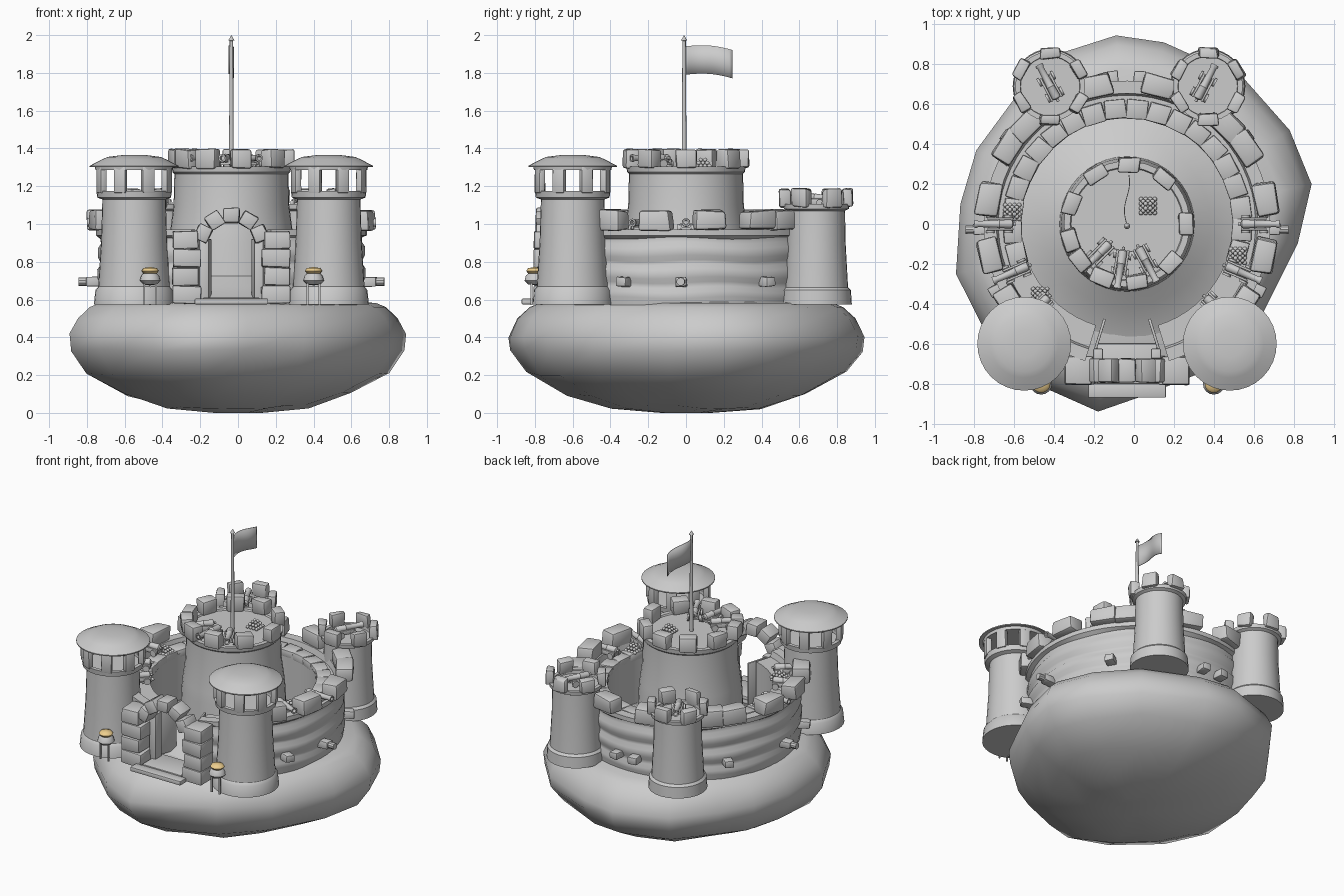
import bpy, bmesh, math, random
from mathutils import Matrix, Vector

if "Cube" in bpy.data.objects:
    bpy.data.objects.remove(bpy.data.objects["Cube"])

random.seed(4)
CX = -0.035          # fort axis
R = math.radians

def finish(name, bm, angle=35):
    bmesh.ops.recalc_face_normals(bm, faces=bm.faces)
    me = bpy.data.meshes.new(name)
    bm.to_mesh(me)
    bm.free()
    ob = bpy.data.objects.new(name, me)
    bpy.context.collection.objects.link(ob)
    bpy.ops.object.select_all(action='DESELECT')
    ob.select_set(True)
    bpy.context.view_layer.objects.active = ob
    bpy.ops.object.shade_smooth_by_angle(angle=R(angle))
    return ob

def lathe(bm, prof, M=Matrix(), segs=32):
    rings = []
    for r, z in prof:
        n = 1 if r < 1e-5 else segs
        rings.append([bm.verts.new(M @ Vector((r * math.cos(2 * math.pi * i / segs),
                      r * math.sin(2 * math.pi * i / segs), z))) for i in range(n)])
    for a, b in zip(rings, rings[1:]):
        for i in range(segs):
            j = (i + 1) % segs
            vs = [a[i % len(a)], a[j % len(a)], b[j % len(b)], b[i % len(b)]]
            vs = list(dict.fromkeys(vs))
            if len(vs) > 2:
                bm.faces.new(vs)

def box(bm, loc, size, rot=Matrix(), bevel=0.008, jit=0.0):
    M = Matrix.Translation(loc) @ rot.to_4x4() @ Matrix.Diagonal((*size, 1))
    vs = bmesh.ops.create_cube(bm, size=1, matrix=M)['verts']
    for v in vs:
        v.co += Vector([random.uniform(-jit, jit) for _ in range(3)])
    if bevel:
        es = list({e for v in vs for e in v.link_edges})
        bmesh.ops.bevel(bm, geom=es, offset=bevel, segments=2, profile=0.5, affect='EDGES')

def ring_blocks(bm, c, r, z, size, angles, bevel=0.012, jit=0.008):
    # blocks around an axis; size is radial, tangential, height
    for a in angles:
        a = R(a)
        box(bm, (c[0] + r * math.cos(a), c[1] + r * math.sin(a), z), size,
            Matrix.Rotation(a, 4, 'Z'), bevel, jit)

def at(x, y, z=0):
    return Matrix.Translation((x, y, z))

# rock island
outline = [(.89, .2), (.78, .47), (.55, .73), (.15, .91), (-.09, .945), (-.45, .83), (-.65, .56),
           (-.79, .37), (-.87, .1), (-.892, -.25), (-.74, -.55), (-.45, -.82), (-.18, -.94),
           (.05, -.86), (.35, -.74), (.62, -.5), (.82, -.1)]
levels = [(.0, .14), (.03, .42), (.098, .67), (.21, .9), (.33, .99), (.41, 1), (.5, .95), (.56, .88),
          (.582, .82), (.597, .5)]
bm = bmesh.new()
rings = []
for z, s in levels:
    rings.append([bm.verts.new((x * s, y * s, z + (random.uniform(-.012, .012) if .02 < z < .5 else 0)))
                  for x, y in outline])
n = len(outline)
for a, b in zip(rings, rings[1:]):
    for i in range(n):
        bm.faces.new((a[i], a[(i + 1) % n], b[(i + 1) % n], b[i]))
bm.faces.new(rings[0])
bm.faces.new(rings[-1])
finish('rock_base', bm, 60)

# curtain wall with wavy courses, open at the gate
prof = [(.698, .57), (.705, .61), (.71, .64), (.695, .665), (.697, .69), (.71, .715), (.711, .76), (.693, .785),
        (.695, .805), (.708, .83), (.708, .875), (.692, .9), (.693, .925), (.718, .94), (.718, .97), (.655, .97),
        (.645, .93), (.53, .93), (.53, .57)]
bm = bmesh.new()
cols = []
N = 56
for k in range(N + 1):
    a = R(-90 + 17 + (360 - 34) * k / N)
    cols.append([bm.verts.new((CX + r * math.cos(a), r * math.sin(a),
                 z + (.006 * math.sin(a * 7 + z * 9) if .6 < z < .93 and r > .6 else 0))) for r, z in prof])
m = len(prof)
for a, b in zip(cols, cols[1:]):
    for i in range(m):
        bm.faces.new((a[i], a[(i + 1) % m], b[(i + 1) % m], b[i]))
bm.faces.new(cols[0])
bm.faces.new(cols[-1])
finish('curtain_wall', bm, 45)

# wall merlons and inner edge stones
half = [-34, -13, 10, 33, 45, 77]
bm = bmesh.new()
ring_blocks(bm, (CX, 0), .705, 1.02, (.11, .17, .105), half + [180 - a for a in half], .015)
finish('wall_merlons', bm)
bm = bmesh.new()
ring_blocks(bm, (CX, 0), .575, .93, (.095, .108, .05), range(-14, 196, 11), .006, .004)
finish('walkway_stones', bm)

# stones and spouts sticking out of the wall
bm = bmesh.new()
for a in (-2, -27, 36, 182, 207, 144, 85, 96):
    d = Vector((math.cos(R(a)), math.sin(R(a)), 0))
    rot = Matrix.Rotation(R(a), 4, 'Z')
    box(bm, Vector((CX, 0, .695)) + d * .73, (.08, .06, .05), rot, .008, .004)
    if a in (-2, 182):
        lathe(bm, [(0, 0), (.022, 0), (.022, .06), (0, .06)],
              Matrix.Translation(Vector((CX, 0, .695)) + d * .75) @ rot @ Matrix.Rotation(R(90), 4, 'Y'), 10)
finish('wall_studs', bm)

# courtyard mound
bm = bmesh.new()
lathe(bm, [(.62, .57), (.54, .6), (.42, .67), (.3, .75)], at(CX, 0), 40)
finish('courtyard', bm, 60)

# keep
bm = bmesh.new()
lathe(bm, [(.345, .58), (.33, .9), (.323, .97), (.306, 1.1), (.302, 1.265), (.312, 1.275), (.316, 1.305),
           (.285, 1.305), (.28, 1.295), (0, 1.295)], at(CX, 0), 40)
finish('keep', bm)
bm = bmesh.new()
ring_blocks(bm, (CX, 0), .295, 1.345, (.075, .11, .1), (88, 51, 0, -42, -80, -115, -142, 160, 122, 196), jit=.006)
finish('keep_merlons', bm)

# rear towers
for side, x in (('left', -.42), ('right', .37)):
    bm = bmesh.new()
    lathe(bm, [(0, .575), (.188, .575), (.183, .65), (.168, .665), (.155, .9), (.152, 1.07), (.172, 1.08),
               (.175, 1.105), (.15, 1.105), (.148, 1.085), (0, 1.085)], at(x, .69))
    finish('rear_tower_' + side, bm)
    bm = bmesh.new()
    ring_blocks(bm, (x, .69), .165, 1.138, (.055, .1, .095), range(30, 390, 60))
    finish('rear_merlons_' + side, bm)

# roofed front towers
for side, x in (('left', -.55), ('right', .48)):
    bm = bmesh.new()
    lathe(bm, [(0, .575), (.213, .575), (.205, .65), (.19, .668), (.175, .9), (.168, 1.13), (.195, 1.14),
               (.2, 1.175), (.175, 1.175), (.172, 1.15), (0, 1.15)], at(x, -.6))
    finish('front_tower_' + side, bm)
    bm = bmesh.new()
    ring_blocks(bm, (x, -.6), .187, 1.235, (.035, .065, .14), [22.5 + 45 * k for k in range(8)], .005, .002)
    finish('gallery_posts_' + side, bm)
    bm = bmesh.new()
    lathe(bm, [(0, 1.285), (.17, 1.285), (.205, 1.285), (.208, 1.305), (.235, 1.301), (.235, 1.308),
               (.17, 1.342), (.14, 1.355), (.07, 1.364), (0, 1.366)], at(x, -.6))
    finish('tower_roof_' + side, bm, 50)

# gatehouse pillars, arch and threshold
bm = bmesh.new()
for s in (-1, 1):
    for k in range(4):
        w = (.15, .14, .15, .135)[k]
        box(bm, (CX + s * (.235 + .008 * (k % 2)), -.735, .625 + .097 * k), (w, .14, .094), bevel=.008, jit=.004)
    box(bm, (CX + s * .145, -.66, .75), (.05, .07, .34), bevel=.006)
finish('gate_pillars', bm)
bm = bmesh.new()
for k in range(5):
    a = R(25 + 32.5 * k)
    box(bm, (CX + .165 * math.cos(a), -.735, .88 + .165 * math.sin(a)), (.08, .12, .085),
        Matrix.Rotation(-a, 4, 'Y'), .01, .004)
finish('gate_arch', bm)
bm = bmesh.new()
box(bm, (CX, -.835, .59), (.39, .07, .03), bevel=.006)
box(bm, (CX, -.70, .595), (.3, .2, .03), bevel=.004)
finish('gate_threshold', bm)
bm = bmesh.new()
for s in (-1, 1):
    box(bm, (CX + s * .135, -.55, .76), (.014, .155, .32), Matrix.Rotation(s * R(17), 4, 'Z'), .003)
finish('gate_doors', bm)

# cannons: one mesh, many places
bm = bmesh.new()
lathe(bm, [(0, -.02), (.008, -.018), (.008, -.006), (.02, 0), (.023, .01), (.021, .06), (.023, .065), (.019, .075),
           (.016, .17), (.021, .18), (.021, .19), (.012, .19), (.011, .15), (0, .15)],
      at(-.09, 0, .052) @ Matrix.Rotation(R(90), 4, 'Y'), 14)
for s in (-1, 1):
    box(bm, (-.03, s * .026, .032), (.13, .012, .03), bevel=.003)
    for x in (-.07, .02):
        lathe(bm, [(0, -.006), (.022, -.006), (.022, .006), (0, .006)],
              at(x, s * .039, .022) @ Matrix.Rotation(R(90), 4, 'X'), 12)
box(bm, (-.03, 0, .022), (.12, .05, .012), bevel=0)
cannon = finish('cannon', bm)
spots = [(CX + .215 * math.cos(R(a)), .215 * math.sin(R(a)) - .01, 1.297, a) for a in (-135, -99, -62)]
spots += [(-.43, .71, 1.087, 118), (.36, .71, 1.087, 62)]
for a in (0, -23, -43):
    for b in (a, 180 - a):
        r = .665 if a == 0 else .63
        spots.append((CX + r * math.cos(R(b)), r * math.sin(R(b)), .955, b))
for i, (x, y, z, a) in enumerate(spots):
    ob = cannon if i == 0 else cannon.copy()
    if i:
        bpy.context.collection.objects.link(ob)
    ob.matrix_world = at(x, y, z) @ Matrix.Rotation(R(a), 4, 'Z')

# cannonball piles
bm = bmesh.new()
for x, y, z in ((.07, .09, 1.295), (-.61, .06, .945), (-.47, -.36, .945), (.52, -.16, .945)):
    for lv in range(3):
        c = 4 - lv
        for i in range(c):
            for j in range(c):
                bmesh.ops.create_icosphere(bm, subdivisions=2, radius=.0115, matrix=at(
                    x + (i - (c - 1) / 2) * .023, y + (j - (c - 1) / 2) * .023, z + .0115 + lv * .0165))
finish('cannonballs', bm, 60)

# flagpole and flag
bm = bmesh.new()
lathe(bm, [(.013, 1.29), (.009, 1.97), (.016, 1.972), (.006, 1.99), (0, 2.0)], at(CX, -.01), 12)
finish('flagpole', bm)
bm = bmesh.new()
cols = []
for i in range(17):
    t = i / 16
    x, y = CX - .013 * math.sin(t * 5.5), -.005 + .25 * t
    dz = -.02 * t * t + .01 * math.sin(t * 3)
    cols.append([bm.verts.new((x, y, z + dz)) for z in (1.94, 1.865, 1.79)])
for a, b in zip(cols, cols[1:]):
    for i in range(2):
        bm.faces.new((a[i], a[i + 1], b[i + 1], b[i]))
flag = finish('flag', bm, 60)
mod = flag.modifiers.new('thickness', 'SOLIDIFY')
mod.thickness = .004
mod.offset = 0

# braziers with glowing tops
glow = bpy.data.materials.new('glow')
glow.diffuse_color = (.85, .62, .27, 1)
glow.use_nodes = True
glow.node_tree.nodes["Principled BSDF"].inputs["Base Color"].default_value = glow.diffuse_color
for side, x in (('left', -.465), ('right', .40)):
    M = at(x, -.8)
    bm = bmesh.new()
    lathe(bm, [(0, .675), (.035, .68), (.055, .7), (.048, .725), (.034, .74), (0, .74)], M, 16)
    for k in range(3):
        a = R(90 + 120 * k)
        box(bm, (x + .036 * math.cos(a), -.8 + .036 * math.sin(a), .635), (.01, .01, .13), bevel=0)
    finish('brazier_' + side, bm)
    bm = bmesh.new()
    lathe(bm, [(0, .735), (.035, .737), (.046, .752), (.036, .766), (0, .773)], M, 16)
    finish('brazier_flame_' + side, bm, 70).data.materials.append(glow)
